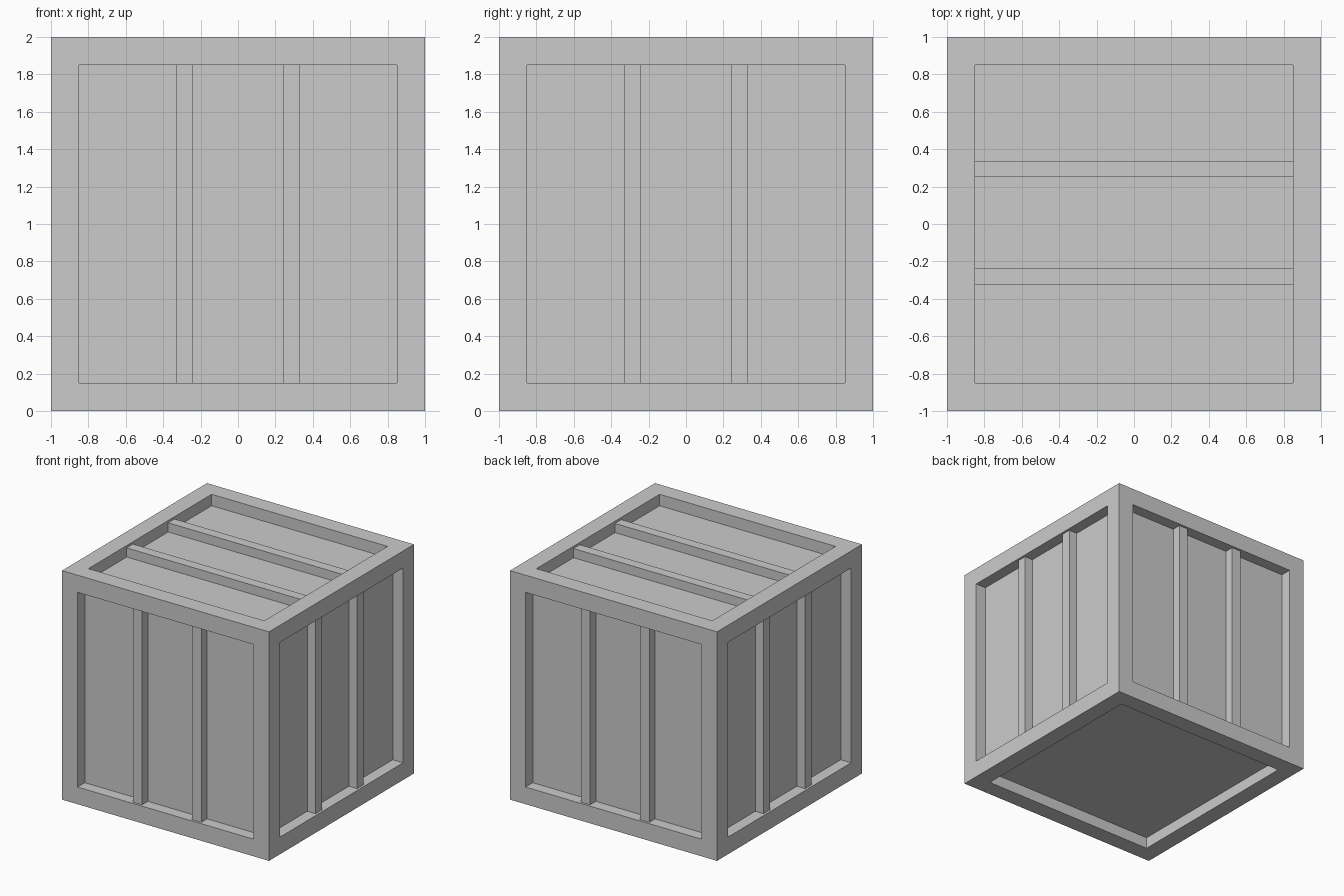
import bpy, bmesh
from math import pi
from mathutils import Matrix, Vector

if "Cube" in bpy.data.objects:
    bpy.data.objects.remove(bpy.data.objects["Cube"])

BORDER, DEPTH, SLAT_TOP = 0.15, 0.10, 0.02   # frame width, panel recess, slat recess
CENTRE = Matrix.Translation((0, 0, 1))


def add_object(name, bm):
    bmesh.ops.recalc_face_normals(bm, faces=bm.faces[:])
    mesh = bpy.data.meshes.new(name)
    bm.to_mesh(mesh)
    bm.free()
    obj = bpy.data.objects.new(name, mesh)
    bpy.context.collection.objects.link(obj)
    return obj


# crate body: a cube with a straight-walled recessed panel on all six sides
bm = bmesh.new()
bmesh.ops.create_cube(bm, size=2, matrix=CENTRE)
panels = bm.faces[:]
bmesh.ops.inset_individual(bm, faces=panels, thickness=BORDER, use_even_offset=True)
for panel in panels:
    inward = -panel.normal * DEPTH
    floor = bmesh.ops.extrude_discrete_faces(bm, faces=[panel])["faces"][0]
    bmesh.ops.translate(bm, verts=floor.verts[:], vec=inward)
add_object("crate_body", bm)


# a pair of slats on the front, then turned onto the other sides
def slat_pair(name, turn, offsets):
    bm = bmesh.new()
    thick = DEPTH - SLAT_TOP
    for x in offsets:
        place = Matrix.Translation((x, -1 + SLAT_TOP + thick / 2, 0))
        size = Matrix.Diagonal((0.088, thick, 2 - 2 * BORDER, 1))
        bmesh.ops.create_cube(bm, size=1, matrix=CENTRE @ turn @ place @ size)
    add_object(name, bm)


for i, side in enumerate(("front", "right", "back", "left")):
    slat_pair(side + "_slats", Matrix.Rotation(i * pi / 2, 4, 'Z'), (-0.285, 0.288))

# top slats run along x; the underside has none
top_turn = Matrix.Rotation(pi / 2, 4, 'Z') @ Matrix.Rotation(-pi / 2, 4, 'X')
slat_pair("top_slats", top_turn, (-0.279, 0.294))
